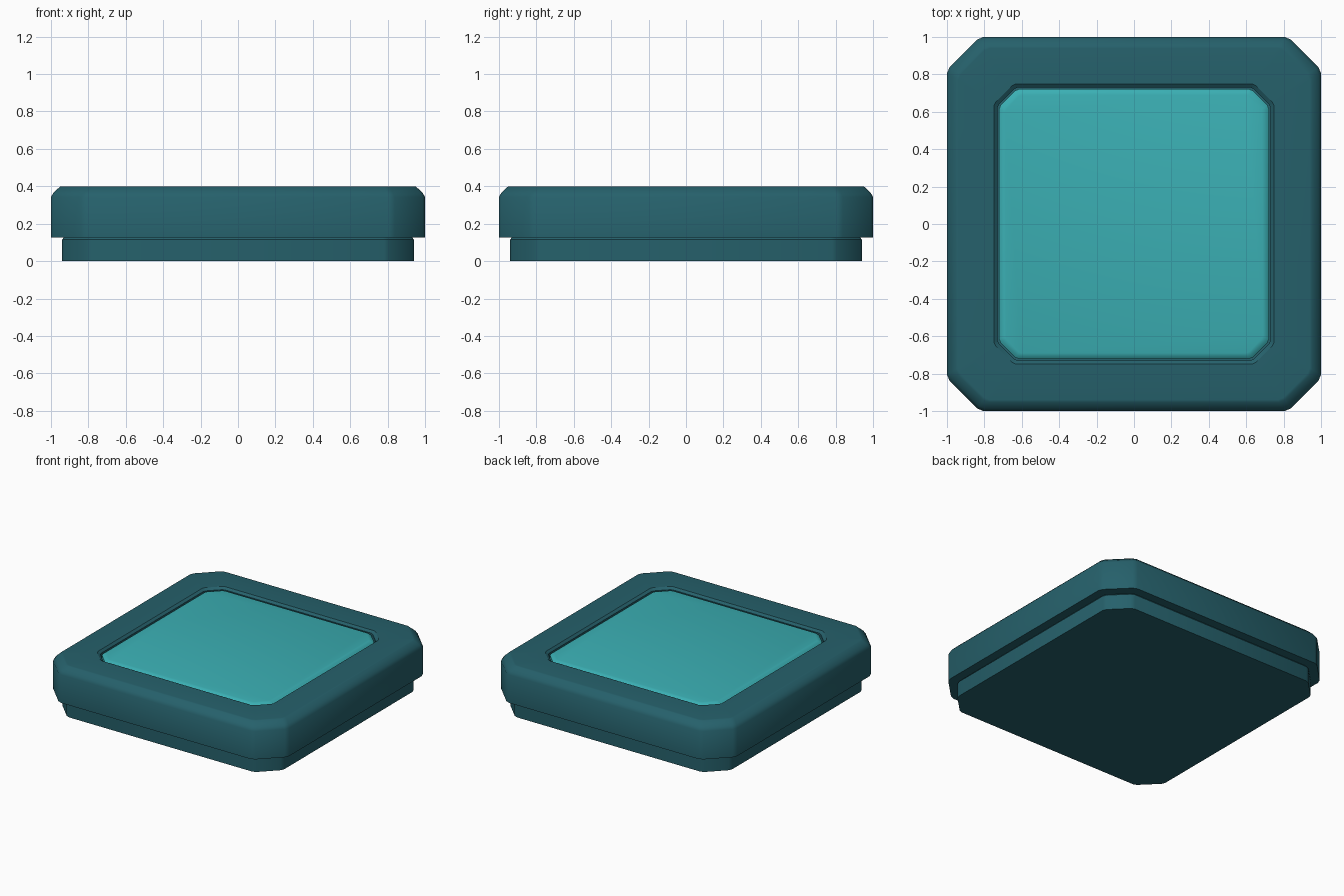
import bpy, bmesh

if "Cube" in bpy.data.objects:
    bpy.data.objects.remove(bpy.data.objects["Cube"])


def material(name, rgb):
    m = bpy.data.materials.new(name)
    m.diffuse_color = (*rgb, 1.0)
    m.use_nodes = True
    m.node_tree.nodes["Principled BSDF"].inputs["Base Color"].default_value = m.diffuse_color
    return m


dark_teal = material("dark teal", (0.019, 0.118, 0.147))
bright_teal = material("bright teal", (0.043, 0.430, 0.455))


def corner_loop(h, c):
    """Square outline of half width h with softly cut corners of size c."""
    a, b = c * 0.07, c * 0.83
    corner = [(h, h - c), (h - a, h - b), (h - b, h - a), (h - c, h)]
    pts = []
    for _ in range(4):
        pts += corner
        corner = [(-y, x) for x, y in corner]
    return pts


def stacked(name, levels, mat):
    """Join outlines (half width, corner cut, z) into a closed solid."""
    bm = bmesh.new()
    loops = [[bm.verts.new((x, y, z)) for x, y in corner_loop(h, c)]
             for h, c, z in levels]
    n = len(loops[0])
    for lo, hi in zip(loops, loops[1:]):
        for i in range(n):
            j = (i + 1) % n
            bm.faces.new((lo[i], lo[j], hi[j], hi[i]))
    bm.faces.new(loops[0][::-1])
    bm.faces.new(loops[-1])
    mesh = bpy.data.meshes.new(name)
    bm.to_mesh(mesh)
    bm.free()
    mesh.materials.append(mat)
    ob = bpy.data.objects.new(name, mesh)
    bpy.context.collection.objects.link(ob)
    bpy.ops.object.select_all(action='DESELECT')
    ob.select_set(True)
    bpy.context.view_layer.objects.active = ob
    bpy.ops.object.shade_smooth_by_angle(angle=0.62)
    return ob


# Narrower plinth under the frame
stacked("base", [(0.94, 0.16, 0.0), (0.94, 0.16, 0.115),
                 (0.93, 0.16, 0.128)], dark_teal)

# Wide frame with bevelled rim and a shallow recess in its top
stacked("frame", [(1.0, 0.195, 0.127), (1.0, 0.195, 0.343),
                  (0.986, 0.19, 0.366), (0.952, 0.175, 0.398),
                  (0.94, 0.17, 0.40), (0.748, 0.115, 0.40),
                  (0.73, 0.108, 0.385), (0.73, 0.108, 0.345)], dark_teal)

# Bright panel set in the recess
stacked("panel", [(0.721, 0.105, 0.345), (0.721, 0.105, 0.378),
                  (0.708, 0.10, 0.390), (0.69, 0.09, 0.395)], bright_teal)
